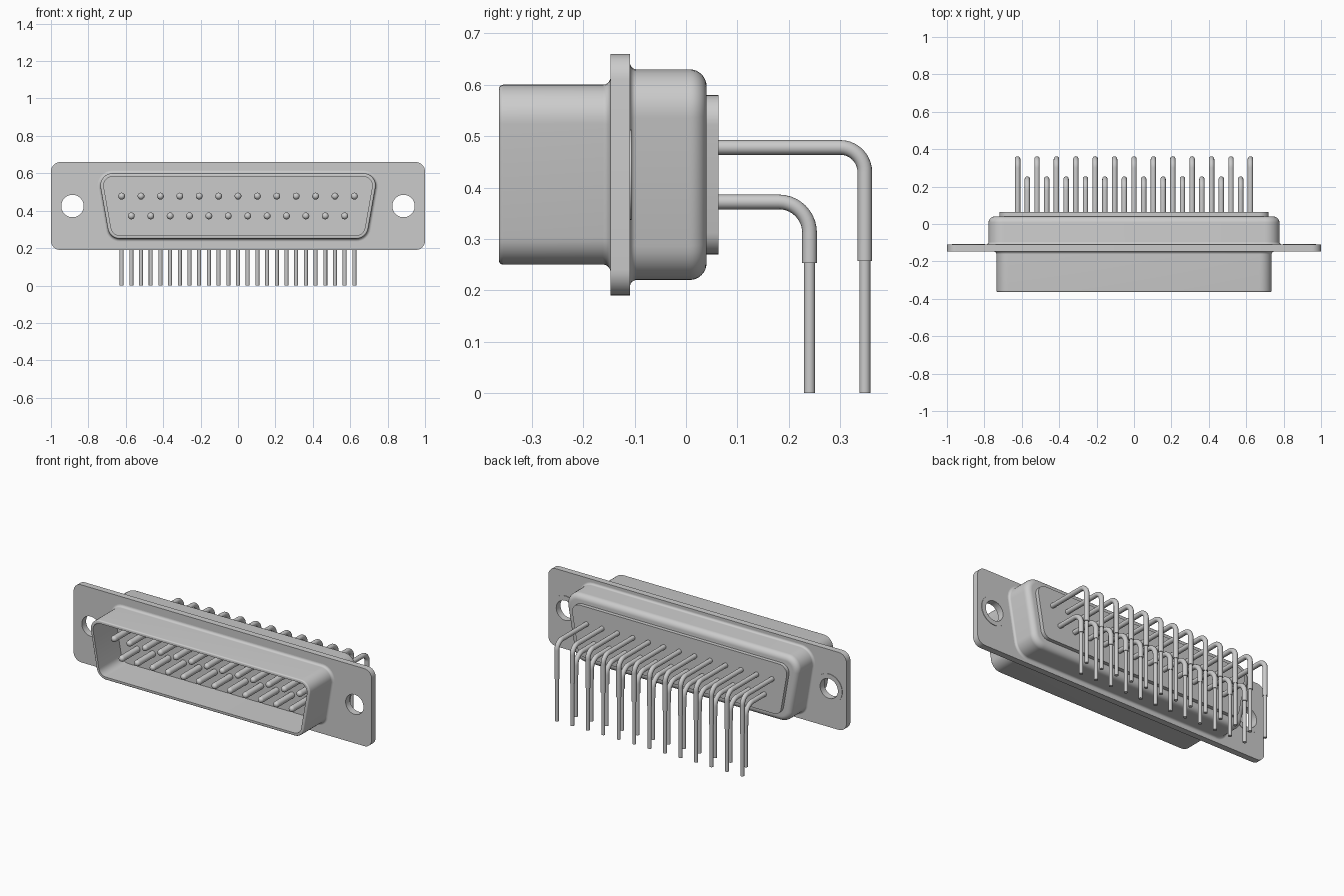
import bpy, bmesh
from math import sin, cos, radians, tan, pi

if "Cube" in bpy.data.objects:
    bpy.data.objects.remove(bpy.data.objects["Cube"])

ZC = 0.425           # height of the connector's centre line
SLOPE = radians(10)  # slant of the D-shaped sides


def arc(cx, cy, r, a0, a1, n=8):
    angles = [radians(a0 + (a1 - a0) * i / n) for i in range(n + 1)]
    return [(cx + r * cos(a), cy + r * sin(a)) for a in angles]


def d_loop(half_w, half_h, r, grow=0.0):
    """Rounded D outline; grow offsets it in or out."""
    h = half_h - r
    top = half_w - r
    bottom = top - 2 * h * tan(SLOPE)
    r += grow
    right = arc(bottom, ZC - h, r, -90, -10) + arc(top, ZC + h, r, -10, 90)
    return right + [(-x, z) for x, z in reversed(right)]


def finish(obj, angle=30):
    bpy.ops.object.select_all(action='DESELECT')
    obj.select_set(True)
    bpy.context.view_layer.objects.active = obj
    if obj.type == 'CURVE':
        bpy.ops.object.convert(target='MESH')
        obj = bpy.context.object
    bpy.ops.object.shade_smooth_by_angle(angle=radians(angle))
    return obj


def plate(name, loops, y0, y1):
    """Flat plate facing y; later loops are holes."""
    cu = bpy.data.curves.new(name, 'CURVE')
    cu.dimensions = '2D'
    cu.fill_mode = 'BOTH'
    cu.extrude = (y1 - y0) / 2
    for loop in loops:
        sp = cu.splines.new('POLY')
        sp.points.add(len(loop) - 1)
        for p, (x, z) in zip(sp.points, loop):
            p.co = (x, z, 0, 1)
        sp.use_cyclic_u = True
    obj = bpy.data.objects.new(name, cu)
    bpy.context.collection.objects.link(obj)
    obj.rotation_euler.x = pi / 2
    obj.location.y = (y0 + y1) / 2
    return finish(obj)


def loft(name, rings):
    """Skin through rings of 3D points, capped at both ends."""
    bm = bmesh.new()
    vs = [[bm.verts.new(p) for p in ring] for ring in rings]
    n = len(vs[0])
    for a, b in zip(vs, vs[1:]):
        for i in range(n):
            j = (i + 1) % n
            bm.faces.new((a[i], a[j], b[j], b[i]))
    bm.faces.new(vs[0])
    bm.faces.new(vs[-1])
    bmesh.ops.recalc_face_normals(bm, faces=bm.faces)
    me = bpy.data.meshes.new(name)
    bm.to_mesh(me)
    bm.free()
    obj = bpy.data.objects.new(name, me)
    bpy.context.collection.objects.link(obj)
    return finish(obj)


def d_shell(name, size, profile):
    """D-shaped shell; profile is (outline offset, y)."""
    return loft(name, [[(x, y, z) for x, z in d_loop(*size, grow=g)]
                       for g, y in profile])


def circle(cx, r, n=40):
    return arc(cx, ZC, r, 0, 360, n)[:-1]


# mounting flange with two screw holes
c, hx, hz = 0.05, 0.95, 0.185
outline = (arc(hx, ZC - hz, c, -90, 0) + arc(hx, ZC + hz, c, 0, 90)
           + arc(-hx, ZC + hz, c, 90, 180) + arc(-hx, ZC - hz, c, 180, 270))
plate("flange", [outline, circle(-0.885, 0.06), circle(0.885, 0.06)], -0.147, -0.109)

# thin raised rings behind the screw holes
for side, x in (("left", -0.885), ("right", 0.885)):
    plate("hole_ring_" + side, [circle(x, 0.088), circle(x, 0.06)], -0.109, -0.106)

# hollow front shell: flare, rounded rim, inner wall, floor
f = 0.015
front = [(f, -0.14)] + arc(f, -0.147 - f, f, 90, 180)
front += arc(-0.008, -0.356, 0.008, 0, -90, 5)
front += [(-0.018, -0.364), (-0.018, -0.149)]
d_shell("front_shell", (0.736, 0.175, 0.065), front)

# rear shell: flare and rounded back edge
f, e = 0.013, 0.033
rear = [(f, -0.115)] + arc(f, -0.109 + f, f, -90, -180) + arc(-e, 0.04 - e, e, 0, 90)
d_shell("rear_shell", (0.778, 0.205, 0.08), rear)

# insulator pad at the back
plate("insulator", [d_loop(0.72, 0.155, 0.05)], 0.036, 0.063)


def pin_row(name, count, z, leg_y, bend, step_z):
    """Row of contacts: round tip, bend, thinner solder tail."""
    tip, rf, rw, rt = -0.315, 0.0185, 0.0143, 0.0108
    stations = []  # y, z, heading below horizontal, radius
    for k in range(1, 6):
        a = pi / 2 * k / 5
        stations.append((tip + rf * (1 - cos(a)), z, 0, rf * sin(a)))
    stations += [(0.0, z, 0, rf), (0.0, z, 0, rw)]
    for k in range(11):
        a = pi / 2 * k / 10
        stations.append((leg_y - bend + bend * sin(a), z - bend + bend * cos(a), a, rw))
    stations += [(leg_y, step_z, pi / 2, rw), (leg_y, step_z, pi / 2, rt),
                 (leg_y, 0, pi / 2, rt)]
    pitch = 0.1037
    x0 = -pitch * (count - 1) / 2
    rings = []
    for y, zz, a, r in stations:
        ring = []
        for i in range(16):
            t = 2 * pi * i / 16
            u, v = r * cos(t), r * sin(t)
            ring.append((x0 + u, y + v * sin(a), zz + v * cos(a)))
        rings.append(ring)
    obj = loft(name, rings)
    mod = obj.modifiers.new("repeat", 'ARRAY')
    mod.count = count
    mod.use_relative_offset = False
    mod.use_constant_offset = True
    mod.constant_offset_displace = (pitch, 0, 0)


# two staggered rows of contacts
pin_row("upper_pins", 13, 0.478, 0.348, 0.048, 0.257)
pin_row("lower_pins", 12, 0.372, 0.2405, 0.06, 0.253)
